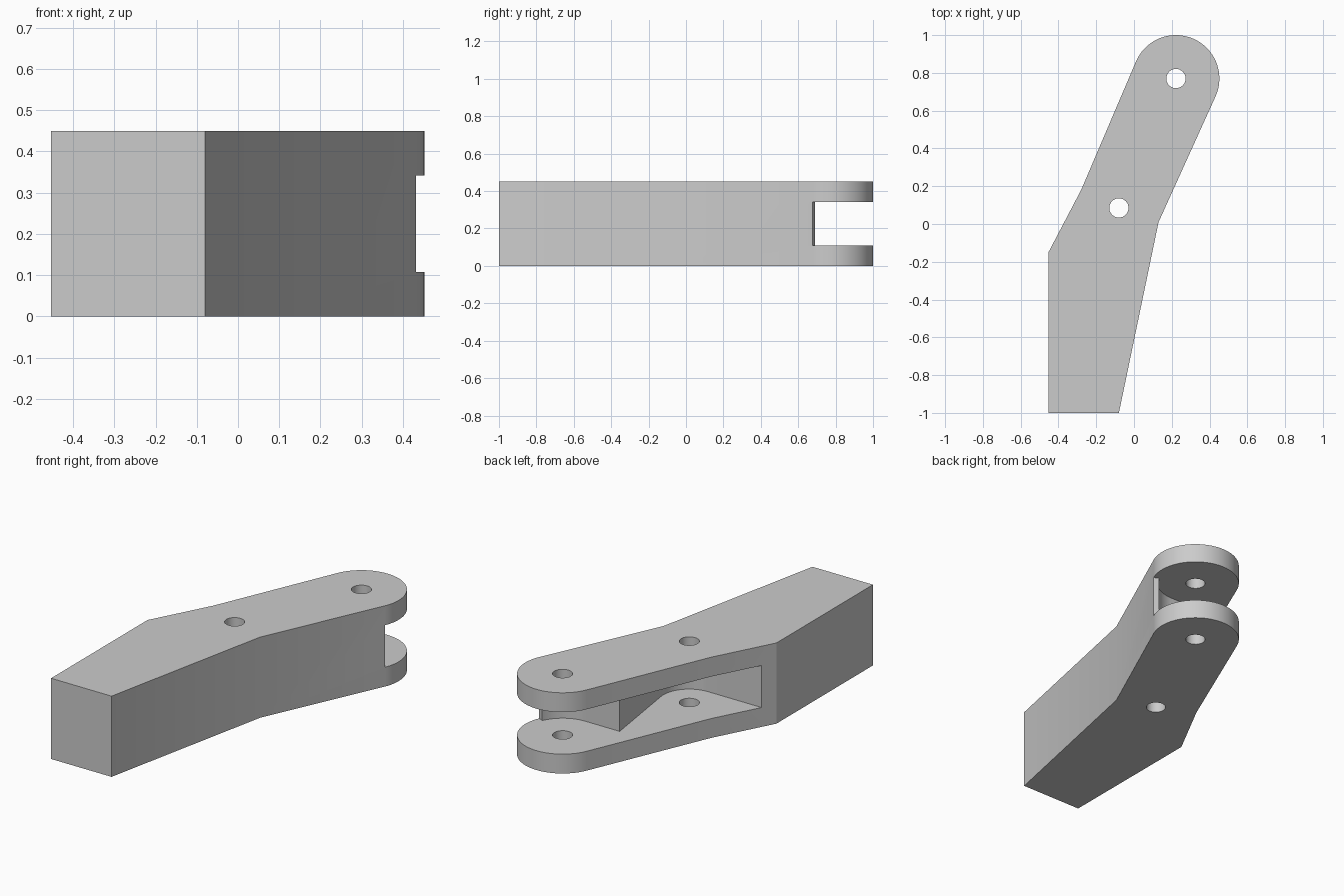
import bpy
import bmesh
from math import cos, sin, radians

cube = bpy.data.objects.get("Cube")
if cube:
    bpy.data.objects.remove(cube, do_unlink=True)

HEIGHT = 0.45
PLATE = 0.108            # thickness of each fork plate
END_PIVOT = (0.222, 0.77)
MID_PIVOT = (-0.08, 0.085)
END_RADIUS = 0.23

grey = bpy.data.materials.new("plain grey")
grey.use_nodes = True
grey.diffuse_color = (0.6, 0.6, 0.6, 1)
grey.node_tree.nodes["Principled BSDF"].inputs["Base Color"].default_value = (0.6, 0.6, 0.6, 1)


def arc(centre, radius, start, end, steps):
    """Points along an arc, angles in degrees."""
    angles = [radians(start + (end - start) * i / steps) for i in range(steps + 1)]
    return [(centre[0] + radius * cos(a), centre[1] + radius * sin(a)) for a in angles]


def extrude(name, outline, low, high):
    """Solid prism from a plan outline."""
    bm = bmesh.new()
    base = bm.faces.new([bm.verts.new((x, y, low)) for x, y in outline])
    top = bmesh.ops.extrude_face_region(bm, geom=[base])["geom"]
    bmesh.ops.translate(bm, vec=(0, 0, high - low),
                        verts=[v for v in top if isinstance(v, bmesh.types.BMVert)])
    bmesh.ops.recalc_face_normals(bm, faces=bm.faces)
    mesh = bpy.data.meshes.new(name)
    bm.to_mesh(mesh)
    bm.free()
    mesh.materials.append(grey)
    obj = bpy.data.objects.new(name, mesh)
    bpy.context.collection.objects.link(obj)
    return obj


# Bent arm with a rounded far end
arm = extrude("bent_arm",
              [(-0.453, -1), (-0.08, -1), (0.13, 0.01)]
              + arc(END_PIVOT, END_RADIUS, -24, 157, 48)
              + [(-0.28, 0.18), (-0.453, -0.15)], 0, HEIGHT)

# Pocket that leaves a fork: round at both pivots, open at the side and end
pocket = extrude("pocket_cutter",
                 arc(END_PIVOT, 0.2, -24, -90, 16)
                 + [(0.01, 0.57)]
                 + arc(MID_PIVOT, 0.16, 8, -90, 20)
                 + [(-0.7, -0.075), (-0.7, 1.2), (0.7, 1.2), (0.7, 0.555)],
                 PLATE, HEIGHT - PLATE)

# Pin holes through both plates
holes = [extrude(name, arc(centre, 0.051, 0, 348.75, 31), -0.1, HEIGHT + 0.1)
         for name, centre in (("end_hole_cutter", END_PIVOT), ("middle_hole_cutter", MID_PIVOT))]

for cutter in [pocket] + holes:
    cut = arm.modifiers.new(cutter.name, 'BOOLEAN')
    cut.operation = 'DIFFERENCE'
    cut.solver = 'EXACT'
    cut.object = cutter

# Apply the cuts and remove the cutters
bpy.context.view_layer.objects.active = arm
arm.select_set(True)
for cut in list(arm.modifiers):
    bpy.ops.object.modifier_apply(modifier=cut.name)
for cutter in [pocket] + holes:
    bpy.data.objects.remove(cutter, do_unlink=True)

bpy.ops.object.shade_smooth_by_angle(angle=radians(15))
